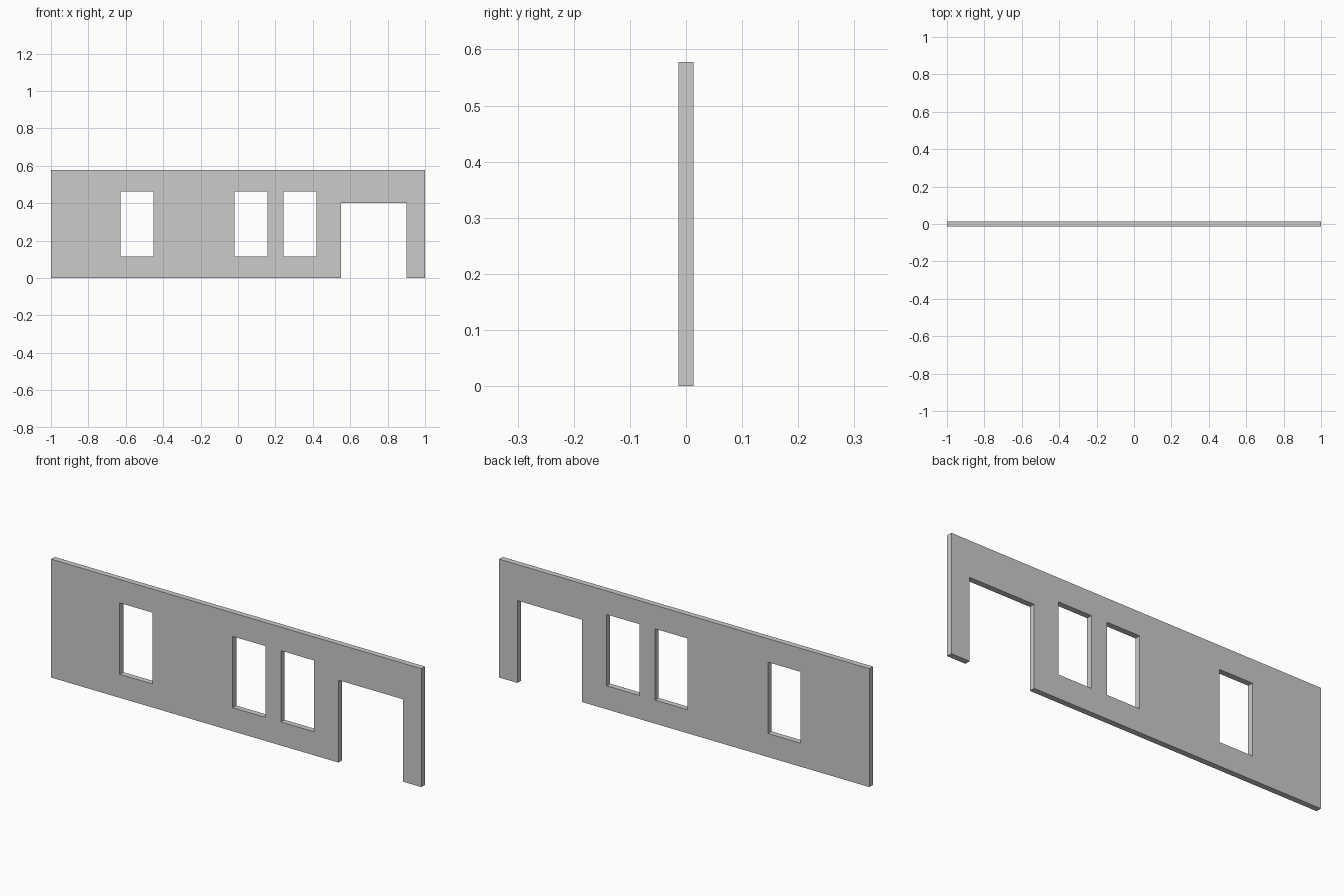
import bpy
import bmesh

if "Cube" in bpy.data.objects:
    bpy.data.objects.remove(bpy.data.objects["Cube"])

HEIGHT, THICK = 0.578, 0.0276
SILL, HEAD, WIN_W = 0.115, 0.463, 0.177
DOOR_L, DOOR_R, DOOR_H = 0.552, 0.901, 0.402

bm = bmesh.new()


def add_loop(points):
    """Closed outline in the front plane of the wall."""
    verts = [bm.verts.new((x, -THICK / 2, z)) for x, z in points]
    for a, b in zip(verts, verts[1:] + verts[:1]):
        bm.edges.new((a, b))


# Wall outline with the doorway notched out of the bottom edge
add_loop([(-1, 0), (DOOR_L, 0), (DOOR_L, DOOR_H), (DOOR_R, DOOR_H),
          (DOOR_R, 0), (1, 0), (1, HEIGHT), (-1, HEIGHT)])

# Three equal window openings
for left in (-0.629, -0.019, 0.242):
    right = left + WIN_W
    add_loop([(left, SILL), (right, SILL), (right, HEAD), (left, HEAD)])

# Fill the outline around the openings, then give it thickness
bmesh.ops.triangle_fill(bm, edges=bm.edges[:], use_beauty=True, normal=(0, -1, 0))
ext = bmesh.ops.extrude_face_region(bm, geom=bm.faces[:], use_keep_orig=True)
bmesh.ops.translate(bm, vec=(0, THICK, 0),
                    verts=[g for g in ext["geom"] if isinstance(g, bmesh.types.BMVert)])
bmesh.ops.recalc_face_normals(bm, faces=bm.faces[:])

mesh = bpy.data.meshes.new("wall_panel")
bm.to_mesh(mesh)
bm.free()
wall = bpy.data.objects.new("wall_panel", mesh)
bpy.context.collection.objects.link(wall)
